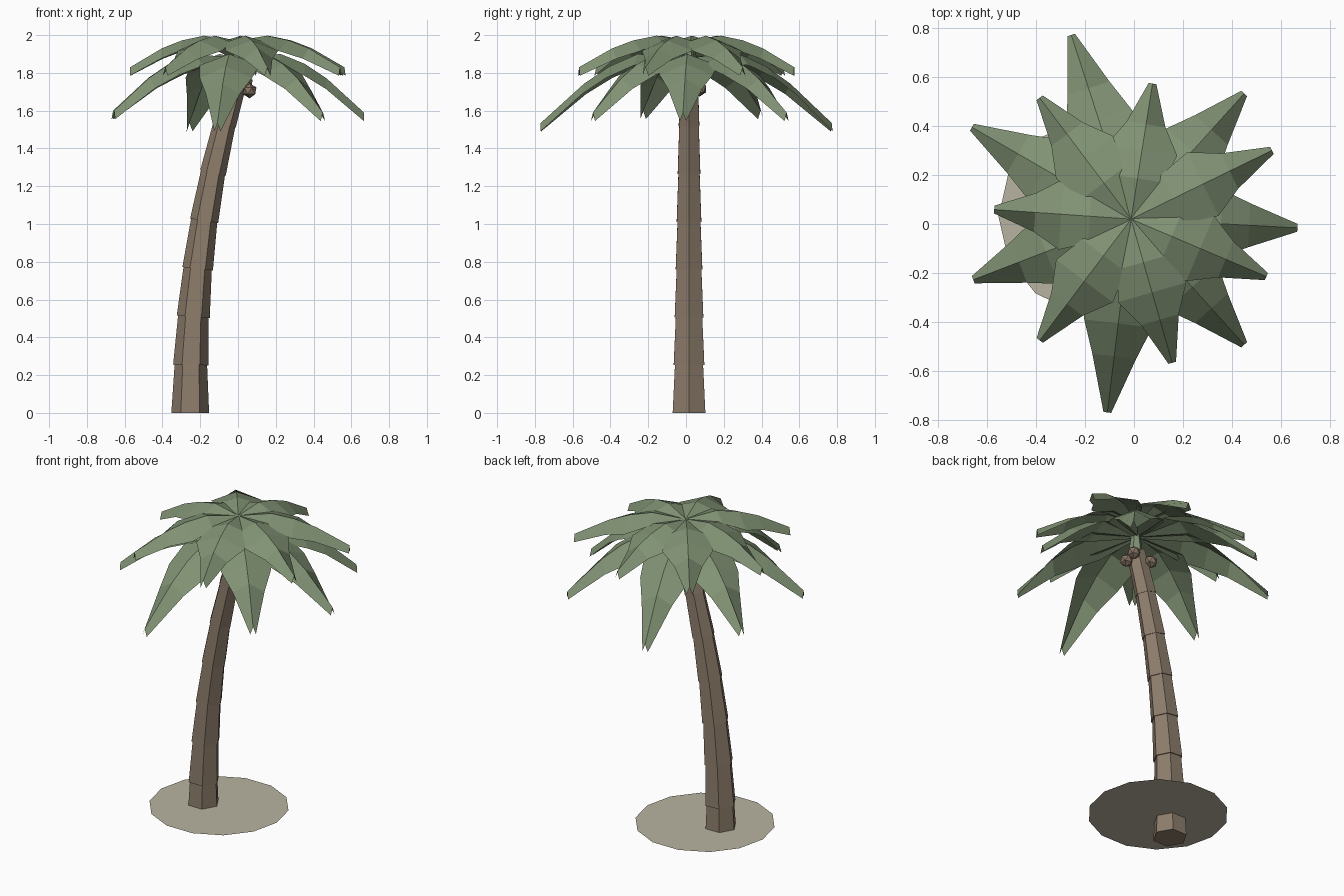
import bpy, bmesh, math
from mathutils import Vector, Matrix

cube = bpy.data.objects.get("Cube")
if cube:
    bpy.data.objects.remove(cube)


def material(name, rgb):
    mat = bpy.data.materials.new(name)
    mat.use_nodes = True
    mat.diffuse_color = (*rgb, 1)
    mat.node_tree.nodes["Principled BSDF"].inputs["Base Color"].default_value = (*rgb, 1)
    return mat


leaf_green = material("leaf green", (0.22, 0.29, 0.175))
bark_brown = material("bark brown", (0.265, 0.205, 0.147))
nut_brown = material("nut brown", (0.24, 0.17, 0.122))
sand = material("sand", (0.485, 0.455, 0.355))


def finish(bm, name, mat):
    mesh = bpy.data.meshes.new(name)
    bm.to_mesh(mesh)
    bm.free()
    mesh.materials.append(mat)
    obj = bpy.data.objects.new(name, mesh)
    bpy.context.collection.objects.link(obj)
    return obj


# Sand disc: a single flat polygon
bm = bmesh.new()
bmesh.ops.create_circle(bm, cap_ends=True, segments=14, radius=0.4,
                        matrix=Matrix.Translation((-0.153, 0.03, 0.11))
                        @ Matrix.Rotation(math.pi / 2, 4, 'Z'))
finish(bm, "sand_disc", sand)

# Trunk: one skin of stepped, tapered six-sided segments along a bent axis
TRUNK_TOP, SEGMENTS, SIDES, CENTRE_Y = 1.78, 7, 6, 0.016


def axis_x(z):
    return -0.253 + 0.253 * (z / TRUNK_TOP) ** 2.2


def trunk_ring(bm, z, radius):
    lean = math.atan2(axis_x(z + 0.05) - axis_x(max(z - 0.05, 0)), 0.1) if z else 0
    place = Matrix.Translation((axis_x(z), CENTRE_Y, z)) @ Matrix.Rotation(lean, 4, 'Y')
    corners = [math.tau * k / SIDES for k in range(SIDES)]
    return [bm.verts.new(place @ Vector((radius * math.cos(a), radius * math.sin(a), 0)))
            for a in corners]


bm = bmesh.new()
step = TRUNK_TOP / SEGMENTS
rings = []
for i in range(SEGMENTS):
    radius = 0.1 - 0.0062 * i
    rings.append(trunk_ring(bm, i * step, radius))
    rings.append(trunk_ring(bm, (i + 1) * step, radius * 0.86))
for low, high in zip(rings, rings[1:]):
    for k in range(SIDES):
        n = (k + 1) % SIDES
        bm.faces.new((low[k], low[n], high[n], high[k]))
bm.faces.new(rings[0][::-1])
bm.faces.new(rings[-1])
finish(bm, "trunk", bark_brown)

# Coconuts under the crown
for i, place in enumerate([(0.062, 0.008, 1.705), (-0.065, 0.072, 1.715), (0.042, 0.05, 1.745)]):
    bm = bmesh.new()
    bmesh.ops.create_icosphere(bm, subdivisions=1, radius=0.04,
                               matrix=Matrix.Translation(place))
    finish(bm, f"coconut_{i + 1}", nut_brown)

# Green bud joining the trunk to the leaves
bm = bmesh.new()
bmesh.ops.create_cone(bm, cap_ends=True, segments=6, radius1=0.045, radius2=0.02,
                      depth=0.18, matrix=Matrix.Translation((0, CENTRE_Y, 1.84)))
finish(bm, "crown_bud", leaf_green)


def leaf(name, angle, length, stations):
    """Roof-shaped strip; each station: fraction out, ridge z, half width, edge drop."""
    bm = bmesh.new()
    place = Matrix.Translation((-0.012, 0.02, 0)) @ Matrix.Rotation(math.radians(angle), 4, 'Z')
    rows = []
    for out, z, half, drop in stations:
        rows.append([bm.verts.new(place @ Vector((out * length, side * half, z - abs(side) * drop)))
                     for side in (-1, 0, 1)])
    for a, b in zip(rows, rows[1:]):
        for j in (0, 1):
            bm.faces.new((a[j], b[j], b[j + 1], a[j + 1]))
    finish(bm, name, leaf_green)


# Upper layer of short leaves, broad near the crown and pointed outward
upper = [(81, 0.56), (127, 0.62), (26, 0.64), (-23, 0.60), (-74, 0.61), (-127, 0.62), (176, 0.56)]
for i, (angle, length) in enumerate(upper):
    leaf(f"upper_leaf_{i + 1}", angle, length,
         [(0, 1.97, 0.01, 0.005), (0.3, 1.997, 0.11, 0.035), (0.51, 1.972, 0.145, 0.055),
          (0.7, 1.93, 0.08, 0.055), (1, 1.83, 0.016, 0.045)])

# Lower layer of long leaves, each with its own extra droop at the tip
lower = [(108, 0.79, 0.065), (48, 0.69, 0.01), (-3, 0.68, 0.01), (-48, 0.69, 0.01),
         (-97, 0.795, 0.065), (-159, 0.69, 0), (150, 0.75, 0)]
for i, (angle, length, droop) in enumerate(lower):
    leaf(f"lower_leaf_{i + 1}", angle, length,
         [(0, 1.88, 0.01, 0.005), (0.35, 1.9, 0.16, 0.06), (0.54, 1.85 - droop / 4, 0.14, 0.06),
          (0.71, 1.775 - droop / 2, 0.09, 0.055), (1, 1.6 - droop, 0.016, 0.045)])
